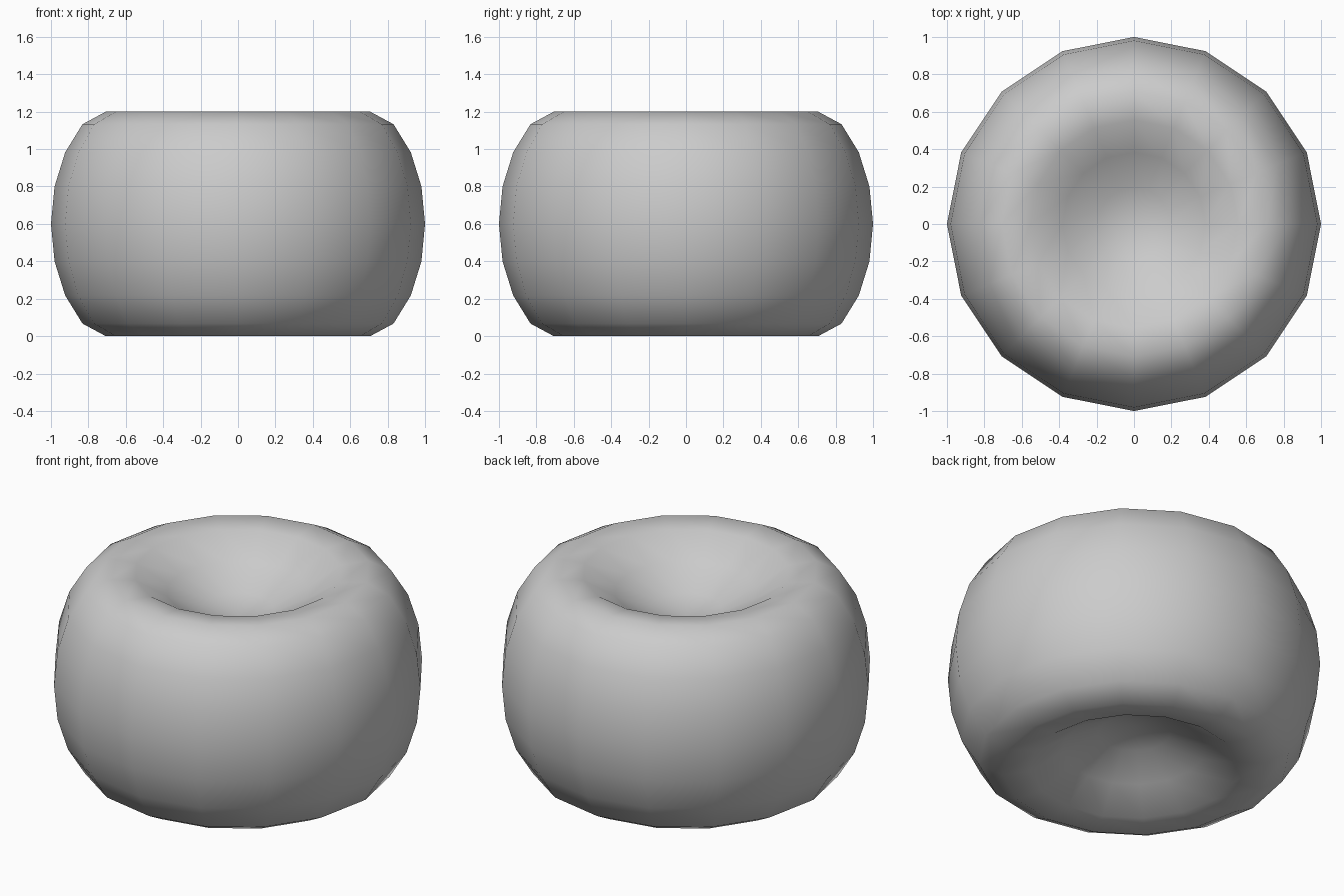
import bpy

if "Cube" in bpy.data.objects:
    bpy.data.objects.remove(bpy.data.objects["Cube"])

# Cushion body: a 16-sided sphere whose poles are pressed in on both ends
bpy.ops.mesh.primitive_uv_sphere_add(segments=16, ring_count=16, radius=1)
body = bpy.context.object
body.name = "dimpled_cushion"

# Height of each ring above the middle, from the equator to the pole
heights = [0, 0.2, 0.383, 0.533, 0.6, 0.585, 0.475, 0.375, 0.335]


def ring_index(z):
    """Ring number (0 = equator, 8 = pole) of a vertex on the round sphere."""
    from math import asin, pi
    return round(asin(min(1, abs(z))) / (pi / 16))


for v in body.data.vertices:
    h = heights[ring_index(v.co.z)]
    v.co.z = 0.6 + (h if v.co.z > 0 else -h)

bpy.ops.object.shade_smooth()
